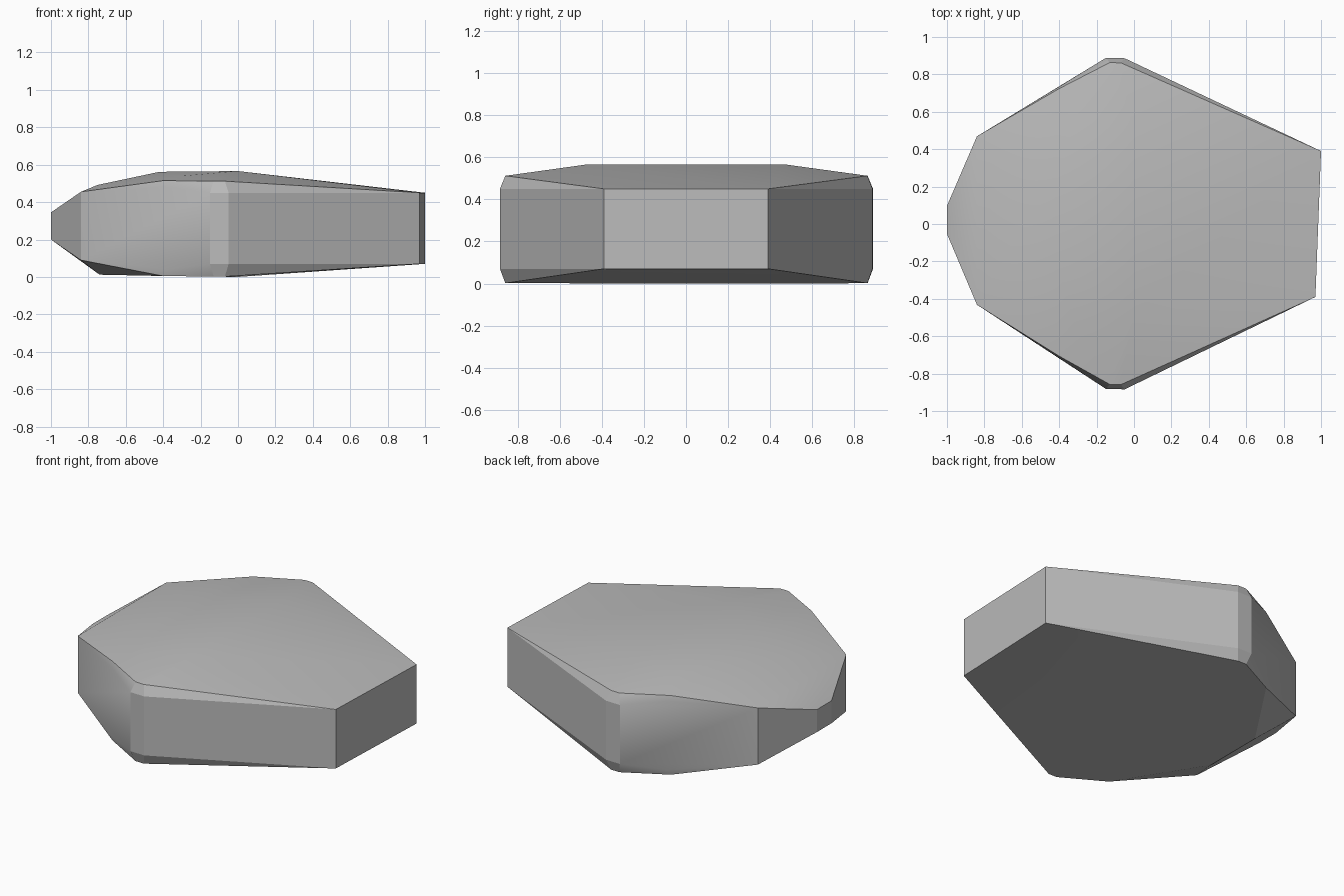
import bpy, bmesh, math

cube = bpy.data.objects.get("Cube")
if cube:
    bpy.data.objects.remove(cube, do_unlink=True)

# Grey stone material
stone = bpy.data.materials.new("stone grey")
stone.use_nodes = True
colour = (0.5, 0.5, 0.5, 1)
stone.diffuse_color = colour
stone.node_tree.nodes["Principled BSDF"].inputs["Base Color"].default_value = colour

# Corner points for one half: x, distance from the middle line, z
half = [
    # blunt end
    (0.985, 0.39, 0.07), (0.985, 0.39, 0.45),
    # widest corner with its worn edges
    (-0.05, 0.885, 0.07), (-0.05, 0.885, 0.45),
    (-0.15, 0.885, 0.07), (-0.15, 0.885, 0.45),
    (-0.07, 0.86, 0.002), (-0.07, 0.86, 0.512),
    (-0.13, 0.86, 0.002), (-0.13, 0.86, 0.512),
    # flank towards the narrow end
    (-0.38, 0.738, 0.04), (-0.38, 0.738, 0.48),
    (-0.40, 0.715, 0.005), (-0.40, 0.715, 0.515),
    (-0.84, 0.45, 0.09), (-0.84, 0.45, 0.455),
    # crown
    (0, 0.47, 0.566), (-0.42, 0.22, 0.562),
    (-0.30, 0.58, 0.54), (-0.75, 0.27, 0.492),
    # underside
    (0, 0.47, 0), (-0.74, 0.2, 0.012),
    # narrow tip
    (-1, 0.075, 0.2), (-1, 0.075, 0.345),
]

# Wrap both halves in one faceted hull, with a slight skew
bm = bmesh.new()
for side in (-1, 1):
    for x, y, z in half:
        skew = 0.022 * max(0, -x)
        end_tilt = 0.015 * side if x > 0.5 else 0
        bm.verts.new((x + end_tilt, side * y + skew, z))
hull = bmesh.ops.convex_hull(bm, input=bm.verts)
bmesh.ops.delete(bm, geom=[v for v in hull["geom_interior"] if v.is_valid], context="VERTS")
bmesh.ops.dissolve_limit(bm, angle_limit=math.radians(1), verts=bm.verts, edges=bm.edges)
bmesh.ops.recalc_face_normals(bm, faces=bm.faces)

mesh = bpy.data.meshes.new("flat_stone")
bm.to_mesh(mesh)
bm.free()
mesh.materials.append(stone)
rock = bpy.data.objects.new("flat_stone", mesh)
bpy.context.collection.objects.link(rock)

# Soften only the shallow facets
bpy.ops.object.select_all(action="DESELECT")
rock.select_set(True)
bpy.context.view_layer.objects.active = rock
bpy.ops.object.shade_smooth_by_angle(angle=math.radians(15))
